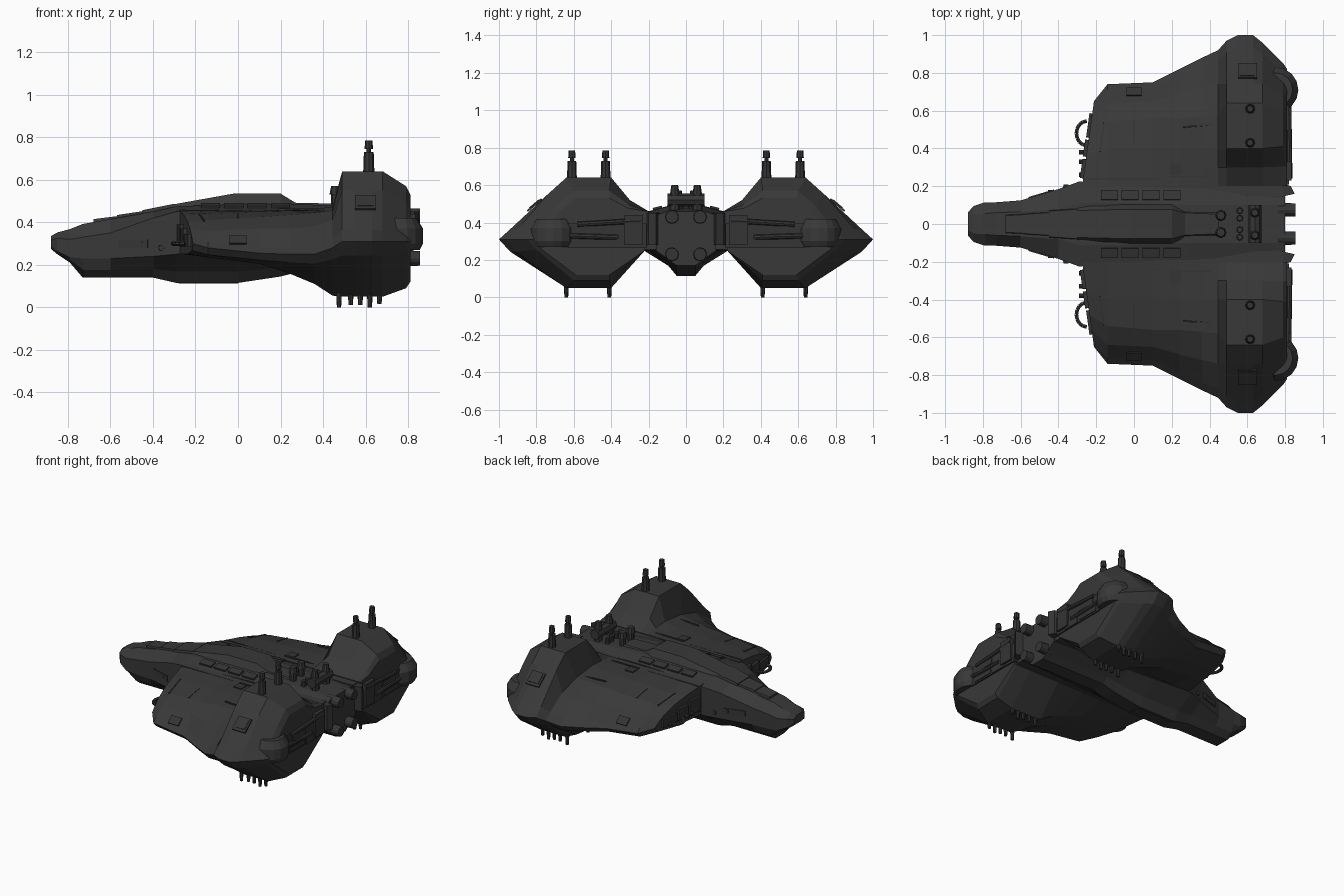
import bpy, bmesh, math
from mathutils import Matrix, Vector


def mat(name, v):
    m = bpy.data.materials.new(name)
    m.diffuse_color = (v, v, v, 1)
    return m


HULL = mat("dark_hull_grey", 0.040)
TRIM = mat("darker_trim_grey", 0.035)


def finish(bm, name, m, mirror):
    bmesh.ops.recalc_face_normals(bm, faces=bm.faces)
    me = bpy.data.meshes.new(name)
    bm.to_mesh(me)
    bm.free()
    me.materials.append(m)
    ob = bpy.data.objects.new(name, me)
    bpy.context.collection.objects.link(ob)
    if mirror:
        md = ob.modifiers.new("mirror", 'MIRROR')
        md.use_axis = (False, True, False)
        md.use_mirror_merge = False
    return ob


def loft(name, sections, m=HULL, mirror=False):
    bm = bmesh.new()
    rings = [[bm.verts.new(p) for p in s] for s in sections]
    n = len(rings[0])
    for r, q in zip(rings, rings[1:]):
        for i in range(n):
            j = (i + 1) % n
            bm.faces.new((r[i], r[j], q[j], q[i]))
    bm.faces.new(rings[0])
    bm.faces.new(rings[-1][::-1])
    return finish(bm, name, m, mirror)


def boxes(name, items, m=TRIM, mirror=True):
    """items: (centre, size, rotation about x, rotation about z) in degrees"""
    bm = bmesh.new()
    for c, s, rx, rz in items:
        M = (Matrix.Translation(c) @ Matrix.Rotation(math.radians(rz), 4, 'Z')
             @ Matrix.Rotation(math.radians(rx), 4, 'X') @ Matrix.Diagonal((*s, 1)))
        bmesh.ops.create_cube(bm, size=1, matrix=M)
    return finish(bm, name, m, mirror)


def rods(name, items, m=TRIM, sides=8, mirror=True):
    """items: (start, end, start radius, end radius)"""
    bm = bmesh.new()
    for a, b, r1, r2 in items:
        a, b = Vector(a), Vector(b)
        d = b - a
        M = Matrix.Translation((a + b) / 2) @ d.to_track_quat('Z', 'Y').to_matrix().to_4x4()
        bmesh.ops.create_cone(bm, cap_ends=True, segments=sides, radius1=r1,
                              radius2=r2, depth=d.length, matrix=M)
    return finish(bm, name, m, mirror)


# Central hull: symmetric ten-sided sections
def hull_sec(x, wt, w, wb, zt, zs, zl, zb):
    half = [(wt, zt), (w, zs), (w, zl), (wb * 1.9, zl - 0.6 * (zl - zb)), (wb, zb)]
    return [(x, y, z) for y, z in half] + [(x, -y, z) for y, z in half[::-1]]


loft("central_hull", [hull_sec(*p) for p in (
    (-.88, .03, .06, .03, .335, .315, .29, .275),
    (-.85, .05, .095, .04, .352, .325, .265, .25),
    (-.79, .055, .115, .05, .368, .32, .235, .21),
    (-.73, .06, .115, .05, .392, .33, .23, .14),
    (-.60, .065, .125, .05, .415, .35, .23, .14),
    (-.40, .08, .185, .05, .45, .42, .24, .14),
    (-.29, .11, .225, .05, .475, .45, .25, .115),
    (.00, .11, .20, .05, .485, .46, .25, .115),
    (.20, .10, .19, .05, .485, .46, .25, .145),
    (.30, .10, .19, .05, .485, .46, .25, .17),
    (.80, .10, .16, .05, .46, .44, .25, .17))])


# Raised dorsal ridge and stepped nose plates
def trap(x, w, z, zb, f=.65):
    return [(x, w, zb), (x, w * f, z), (x, -w * f, z), (x, -w, zb)]


loft("dorsal_ridge", [trap(*p) for p in (
    (-.30, .11, .485, .45), (-.16, .115, .51, .45), (-.02, .12, .535, .45),
    (.20, .12, .535, .45), (.27, .09, .492, .45), (.45, .08, .488, .45))])
for i, (a, b, z0, z1, w) in enumerate(((-.68, -.56, .415, .43, .055),
                                       (-.57, -.45, .434, .452, .065),
                                       (-.45, -.30, .457, .487, .085))):
    loft("nose_step_%d" % i, [trap(a, w, z0, .38, .8), trap(b, w * 1.15, z1, .38, .8)])


# Wing and engine pod in one loft along x
def wing_sec(x, a, za, b, zb, ym, zm, o, zo, th, bot, pinch=0, skew=0):
    pts = [(.2, .46), ((.2 + a) / 2, (.46 + za) / 2 - pinch), (a, za), (b, zb), (ym, zm),
           (o - th, zo + th * .9), (o, zo), (o - th, zo - th * 1.1),
           (b, bot), (a, bot), (.22, .25)]
    return [(x + skew * (y - .2), y, z) for y, z in pts]


loft("wing_and_pod", [wing_sec(*p) for p in (
    (-.275, .36, .43, .48, .40, .56, .365, .65, .30, .03, .25, 0, .14),
    (-.14, .40, .44, .54, .41, .64, .36, .74, .28, .03, .235),
    (.10, .40, .45, .56, .425, .65, .37, .75, .255, .03, .205),
    (.24, .40, .455, .56, .435, .69, .37, .82, .25, .035, .16),
    (.36, .40, .46, .57, .445, .72, .38, .88, .25, .04, .11),
    (.445, .40, .475, .58, .455, .74, .41, .92, .28, .05, .055),
    (.49, .40, .64, .64, .64, .74, .55, .97, .31, .06, .05, .03),
    (.55, .40, .64, .64, .64, .74, .55, 1.0, .31, .06, .05, .03),
    (.63, .40, .64, .64, .64, .74, .55, 1.0, .31, .06, .05, .03),
    (.68, .40, .64, .64, .64, .74, .55, .96, .31, .06, .05, .03),
    (.79, .41, .57, .60, .57, .69, .49, .85, .31, .05, .09, .02),
    (.81, .41, .53, .59, .53, .67, .46, .82, .31, .05, .12, .02))], mirror=True)

# Bridges joining hull and wings
boxes("wing_bridge", [((.27, .19, .355), (1.04, .09, .20), 0, 0)], HULL)

# Dorsal panels along the hull shoulders
boxes("shoulder_panel", [((-.13 + .11 * i, .153, .478), (.09, .05, .012), -14, 0)
                         for i in range(4)])

# Thin hatches and panel strips on wings and pods
boxes("hatch_plate", [
    ((0, .70, .318), (.08, .055, .008), -44, 0),
    ((.60, .81, .493), (.10, .10, .010), -40, 0),
    ((.60, .81, .498), (.075, .07, .010), -40, 0),
    ((.22, .29, .460), (.06, .06, .008), 0, 0)])
boxes("panel_strip", [
    ((-.06, .24, .455), (.40, .008, .008), 0, 0),
    ((.30, .25, .462), (.22, .008, .008), 0, 0),
    ((-.17, .46, .422), (.008, .16, .008), -11, -8),
    ((.0, .49, .430), (.008, .12, .008), -10, 0),
    ((.34, .52, .452), (.16, .008, .008), -5, 5)])

# Pod top masts and belly pins
rods("pod_mast", [s for y in (.43, .61) for s in (
    ((.615, y, .62), (.615, y, .73), .027, .023),
    ((.615, y, .73), (.615, y, .75), .011, .011),
    ((.615, y, .745), (.615, y, .785), .020, .017))])
rods("belly_pin", [((x, y, .07), (x, y, z), .014, .010) for y in (.41, .64)
                   for x, z in ((.475, 0), (.53, .01), (.575, .01), (.62, 0), (.665, .015))])

# Deck turrets behind the ridge
rods("deck_turret", [
    ((.46, .045, .47), (.46, .045, .535), .022, .022),
    ((.46, .045, .53), (.46, .045, .57), .03, .022),
    ((.56, .03, .46), (.56, .03, .51), .018, .015),
    ((.56, .07, .46), (.56, .07, .51), .018, .015),
    ((.64, .06, .45), (.64, .06, .56), .030, .024),
    ((.64, .06, .55), (.64, .06, .60), .026, .018),
    ((.64, 0, .52), (.64, .10, .52), .035, .035)])

# Hull engine nozzles and tail fins
rods("hull_nozzle", [((.76, .075, z), (.855, .075, z), .038, .034) for z in (.43, .23)],
     sides=12)
loft("tail_fin", [[(x, y, z) for x, y in ((.72, .13), (.85, .16), (.83, .20), (.76, .23))]
                  for z in (.28, .45)], TRIM, True)

# Pod exhaust band: rounded outer engine and stacked machinery
rods("outer_engine", [((.75, .71, .27), (.75, .71, .30), .105, .12),
                      ((.75, .71, .30), (.75, .71, .37), .12, .12),
                      ((.75, .71, .37), (.75, .71, .42), .12, .09)], HULL, 16)
boxes("exhaust_machinery", [
    ((.80, .42, .33), (.04, .42, .13), 0, 0), ((.80, .28, .36), (.07, .10, .16), 0, 0),
    ((.81, .36, .29), (.03, .12, .05), 0, 0), ((.81, .50, .36), (.03, .14, .04), 0, 0),
    ((.81, .52, .29), (.03, .16, .03), 0, 0)])
rods("exhaust_pipe", [((.825, .24, .41), (.82, .58, .39), .014, .014),
                      ((.82, .36, .32), (.82, .66, .33), .014, .014)])

# Leading edge machinery with a half ring guard
boxes("leading_edge_machinery", [
    ((-.255, .29, .34), (.05, .10, .10), 0, -8), ((-.245, .40, .33), (.04, .09, .08), 0, -8),
    ((-.225, .52, .315), (.04, .13, .06), 0, -8)])
rods("leading_edge_gun", [((-.20, y, .30), (-.29, y, .30), .016, .012) for y in (.26, .33, .38)])
arc = [(-.25 - .055 * math.sin(t), .48 - .065 * math.cos(t), .30)
       for t in [math.pi * k / 8 for k in range(9)]]
rods("ring_guard", [(p, q, .011, .011) for p, q in zip(arc, arc[1:])], sides=6)

# Nose side sensors and plates
rods("side_sensor", [((x, .12, z), (x, w, z), .02, .014)
                     for x, w, z in ((-.44, .18, .30), (-.36, .208, .28))])
boxes("side_plate", [((-.49, .157, .30), (.14, .012, .04), 0, 16.5)])
# Keel plate
boxes("keel_plate", [((-.14, 0, .117), (.28, .07, .008), 0, 0)], mirror=False)
